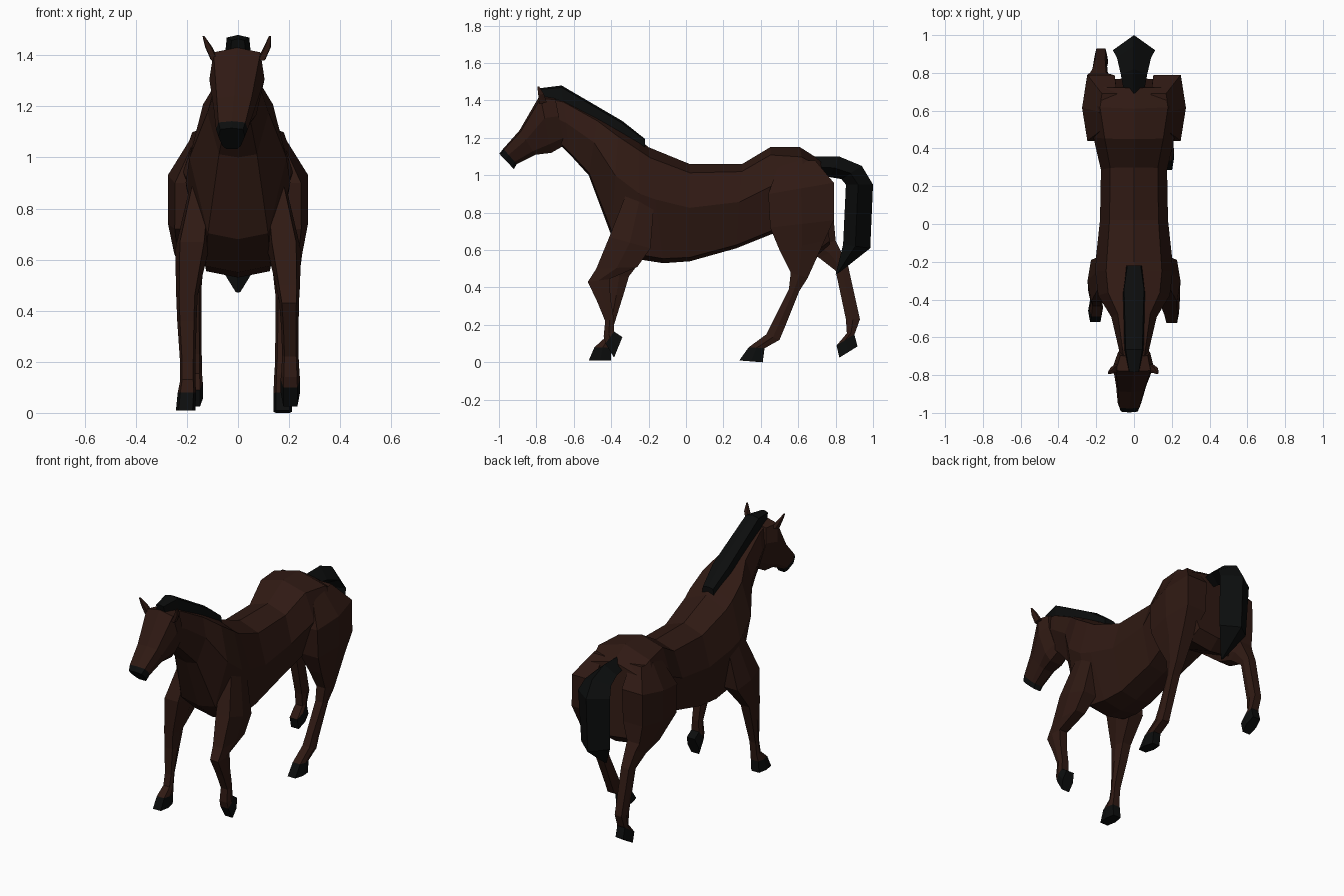
import bpy, bmesh


def material(name, rgb):
    m = bpy.data.materials.new(name)
    m.diffuse_color = (*rgb, 1)
    return m


COAT = material("bay_coat", (0.029, 0.010, 0.0065))
BLACK = material("black_hair", (0.0035, 0.004, 0.004))

# Half cross-sections: (fraction from first edge to second, width factor)
BODY = [(0, 0), (.09, .72), (.45, 1), (.96, .62), (1, 0)]
HEAD = [(0, 0), (.06, .85), (.4, 1), (.85, .7), (1, .4)]
LEG = [(0, .72), (.5, 1), (1, .72)]
HAIR = [(0, 0), (.12, .85), (1, 1)]
TAIL = [(0, 0), (.55, 1), (1, 0)]


def loft(name, rings, profile, mat):
    """Each ring: (y, z) of first edge, (y, z) of second edge, centre x, half width."""
    bm = bmesh.new()
    loops = []
    for (y0, z0), (y1, z1), cx, w in rings:
        half = [(f, k * w) for f, k in profile]
        pts = half + [(f, -x) for f, x in reversed(half) if x]
        loops.append([bm.verts.new((cx + x, y0 + (y1 - y0) * f, z0 + (z1 - z0) * f))
                      for f, x in pts])
    n = len(loops[0])
    for a, b in zip(loops, loops[1:]):
        for i in range(n):
            j = (i + 1) % n
            bm.faces.new((a[i], a[j], b[j], b[i]))
    bm.faces.new(loops[0])
    bm.faces.new(loops[-1])
    bmesh.ops.recalc_face_normals(bm, faces=bm.faces)
    me = bpy.data.meshes.new(name)
    bm.to_mesh(me)
    bm.free()
    me.materials.append(mat)
    ob = bpy.data.objects.new(name, me)
    bpy.context.collection.objects.link(ob)
    return ob


# Trunk and neck, rump to throat
loft("body", [
    ((.72, 1.08), (.77, .63), 0, .225),
    ((.61, 1.15), (.70, .57), 0, .25),
    ((.45, 1.15), (.47, .69), 0, .215),
    ((.30, 1.06), (.27, .61), 0, .175),
    ((.02, 1.06), (.02, .54), 0, .18),
    ((-.20, 1.15), (-.12, .53), 0, .20),
    ((-.25, 1.19), (-.25, .55), 0, .205),
    ((-.36, 1.26), (-.40, .68), 0, .19),
    ((-.47, 1.32), (-.52, 1.00), 0, .12),
    ((-.66, 1.42), (-.62, 1.11), 0, .085),
    ((-.74, 1.43), (-.68, 1.17), 0, .07)], BODY, COAT)

# Head, turned slightly to one side
MUZZLE = ((-.977, 1.142), (-.905, 1.06), -.024, .062)
loft("head", [
    ((-.70, 1.42), (-.65, 1.16), 0, .085),
    ((-.78, 1.43), (-.72, 1.12), -.004, .108),
    ((-.89, 1.24), (-.805, 1.11), -.015, .08),
    MUZZLE], HEAD, COAT)
loft("muzzle", [MUZZLE, ((-.998, 1.115), (-.92, 1.033), -.025, .052)], HEAD, BLACK)

# Ears, leaning outward
for s, side in ((1, "right"), (-1, "left")):
    loft("ear_" + side, [
        ((-.785, 1.38), (-.745, 1.39), s * .092, .016),
        ((-.79, 1.43), (-.76, 1.435), s * .115, .014),
        ((-.795, 1.475), (-.785, 1.475), s * .13 - .005, .004)], LEG, COAT)

# Mane and tail
loft("mane", [
    ((-.785, 1.465), (-.77, 1.41), 0, .03),
    ((-.665, 1.48), (-.66, 1.39), 0, .052),
    ((-.34, 1.29), (-.38, 1.21), 0, .062),
    ((-.22, 1.195), (-.22, 1.14), 0, .042)], HAIR, BLACK)
loft("tail", [
    ((.665, 1.10), (.70, 1.00), 0, .05),
    ((.82, 1.10), (.77, .99), 0, .07),
    ((.94, 1.05), (.83, .98), 0, .09),
    ((1.0, .95), (.855, .95), 0, .112),
    ((.985, .61), (.84, .63), 0, .10),
    ((.82, .48), (.80, .47), 0, .01)], TAIL, BLACK)


def leg(name, side, rings):
    """Last two rings are the hoof."""
    rings = [(a, b, side * x, w) for a, b, x, w in rings]
    loft(name, rings[:-1], LEG, COAT)
    loft(name + "_hoof", rings[-2:], LEG, BLACK)


# Front legs share the shoulder
shoulder = [((-.32, .90), (-.17, .86), .145, .045),
            ((-.41, .67), (-.19, .61), .18, .066)]
leg("front_leg_right", 1, shoulder + [
    ((-.48, .50), (-.26, .51), .195, .048),
    ((-.525, .43), (-.41, .445), .20, .039),
    ((-.475, .325), (-.403, .34), .203, .034),
    ((-.432, .22), (-.385, .23), .205, .032),
    ((-.44, .14), (-.385, .165), .205, .036),
    ((-.43, .10), (-.385, .165), .205, .038),
    ((-.385, .025), (-.34, .135), .205, .038)])
leg("front_leg_left", -1, shoulder + [
    ((-.41, .46), (-.305, .46), .20, .042),
    ((-.41, .36), (-.335, .36), .20, .038),
    ((-.42, .20), (-.385, .20), .197, .03),
    ((-.435, .13), (-.395, .12), .197, .03),
    ((-.49, .08), (-.40, .08), .20, .036),
    ((-.52, .01), (-.40, .01), .205, .038)])

# Hind legs share the haunch
haunch = [((.50, 1.07), (.69, 1.08), .13, .055),
          ((.44, .90), (.79, .96), .175, .100),
          ((.45, .72), (.79, .76), .18, .094)]
leg("hind_leg_right", 1, haunch + [
    ((.50, .60), (.74, .65), .19, .062),
    ((.56, .48), (.65, .45), .188, .042),
    ((.55, .39), (.605, .38), .183, .036),
    ((.46, .21), (.525, .18), .176, .031),
    ((.43, .15), (.50, .12), .175, .034),
    ((.335, .08), (.42, .075), .175, .036),
    ((.285, .01), (.41, 0), .175, .037)])
leg("hind_leg_left", -1, haunch + [
    ((.60, .60), (.80, .65), .19, .06),
    ((.71, .56), (.82, .61), .185, .05),
    ((.80, .49), (.868, .51), .18, .038),
    ((.855, .23), (.93, .23), .175, .033),
    ((.86, .155), (.905, .16), .175, .034),
    ((.805, .09), (.90, .15), .175, .037),
    ((.82, .025), (.917, .085), .175, .037)])
